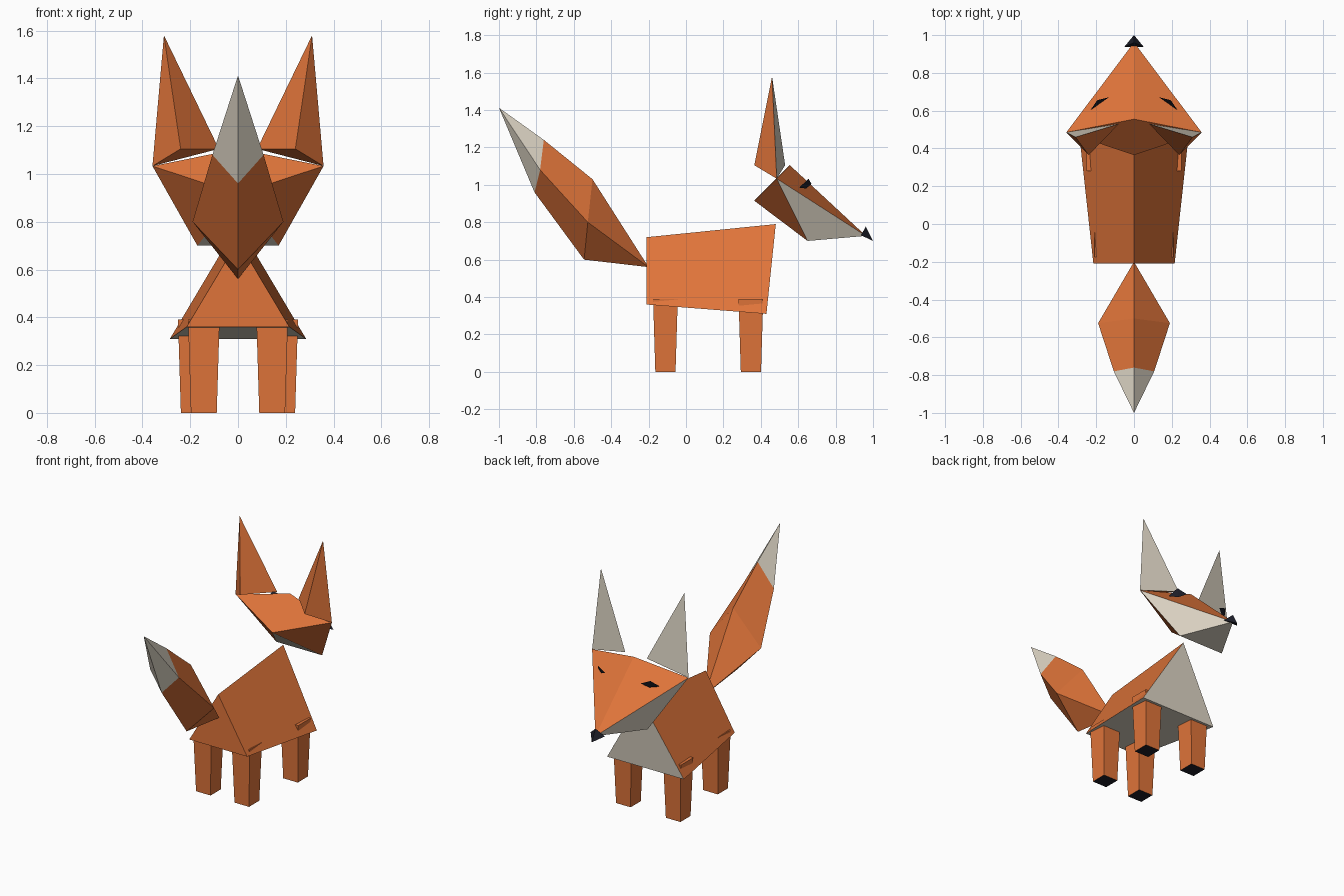
import bpy, bmesh

if "Cube" in bpy.data.objects:
    bpy.data.objects.remove(bpy.data.objects["Cube"])


def material(name, rgb):
    m = bpy.data.materials.new(name)
    m.diffuse_color = (*rgb, 1)
    m.use_nodes = True
    m.node_tree.nodes["Principled BSDF"].inputs["Base Color"].default_value = m.diffuse_color
    return m


ORANGE = material("orange fur", (0.74, 0.175, 0.042))
CREAM = material("cream fur", (0.73, 0.67, 0.56))
BLACK = material("black", (0.012, 0.013, 0.022))


def finish(name, bm, mats, rule):
    """Write the mesh out; rule(face) picks the material slot."""
    bmesh.ops.recalc_face_normals(bm, faces=bm.faces[:])
    bm.normal_update()
    for f in bm.faces:
        f.material_index = int(rule(f))
    me = bpy.data.meshes.new(name)
    bm.to_mesh(me)
    bm.free()
    for m in mats:
        me.materials.append(m)
    ob = bpy.data.objects.new(name, me)
    bpy.context.collection.objects.link(ob)
    return ob


def hull(name, pts, mats, rule=lambda f: 0):
    """Faceted convex part through a few corner points."""
    bm = bmesh.new()
    for p in pts:
        bm.verts.new(p)
    bmesh.ops.convex_hull(bm, input=bm.verts[:])
    bmesh.ops.dissolve_limit(bm, angle_limit=0.02, verts=bm.verts[:], edges=bm.edges[:])
    return finish(name, bm, mats, rule)


def both(x, y, z):
    return [(x, y, z), (-x, y, z)]


# body: triangular prism, cream chest and belly
hull("body",
     [(0, -0.21, 0.72), (0, 0.48, 0.79)] + both(0.215, -0.21, 0.36) + both(0.285, 0.43, 0.31),
     [ORANGE, CREAM], lambda f: f.normal.y > 0.5 or f.normal.z < -0.5)

# head: orange mask and back, cream cheeks and jaw
hull("head",
     [(0, 0.555, 1.105), (0, 0.365, 0.915), (0, 0.962, 0.727)]
     + both(0.358, 0.485, 1.033) + both(0.17, 0.65, 0.70),
     [ORANGE, CREAM],
     lambda f: f.normal.z < -0.01 and (f.normal.y > 0 or abs(f.normal.x) < 0.05))

# nose
hull("nose", [(0, 0.961, 0.777), (0, 1.0, 0.70)] + both(0.053, 0.936, 0.73), [BLACK])

for s, side in ((1, "right"), (-1, "left")):
    # ear: tetrahedron with a cream front
    hull(side + "_ear",
         [(s * 0.31, 0.46, 1.58), (s * 0.358, 0.485, 1.033),
          (s * 0.24, 0.365, 1.105), (s * 0.08, 0.53, 1.105)],
         [ORANGE, CREAM], lambda f: f.normal.y > 0.5)
    # eye: small dark sliver
    hull(side + "_eye",
         [(s * 0.228, 0.605, 0.985), (s * 0.195, 0.655, 1.032),
          (s * 0.132, 0.671, 1.005), (s * 0.178, 0.642, 0.98)], [BLACK])
    # legs: tapered boxes with black soles
    for part, cx, cy in (("front", 0.185, 0.347), ("back", 0.143, -0.11)):
        hull(f"{part}_{side}_leg",
             [(s * cx + i * h, cy + j * h, z) for z, h in ((0, 0.054), (0.39, 0.066))
              for i in (-1, 1) for j in (-1, 1)],
             [ORANGE, BLACK], lambda f: f.normal.z < -0.9)

# tail: diamond rings between two points, cream tip
bm = bmesh.new()
root = bm.verts.new((0, -0.20, 0.56))
tip = bm.verts.new((0, -1.0, 1.412))
rings = []
for top, mid, low in (((0, -0.50, 1.03), (0.19, -0.525, 0.80), (0, -0.545, 0.60)),
                      ((0, -0.76, 1.24), (0.107, -0.78, 1.08), (0, -0.81, 0.96))):
    right, left = both(*mid)
    rings.append([bm.verts.new(p) for p in (top, right, low, left)])
a, b = rings
for i in range(4):
    j = (i + 1) % 4
    bm.faces.new((root, a[i], a[j]))
    bm.faces.new((a[i], b[i], b[j], a[j]))
    bm.faces.new((b[i], tip, b[j]))
finish("tail", bm, [ORANGE, CREAM], lambda f: f.calc_center_median().y < -0.8)
